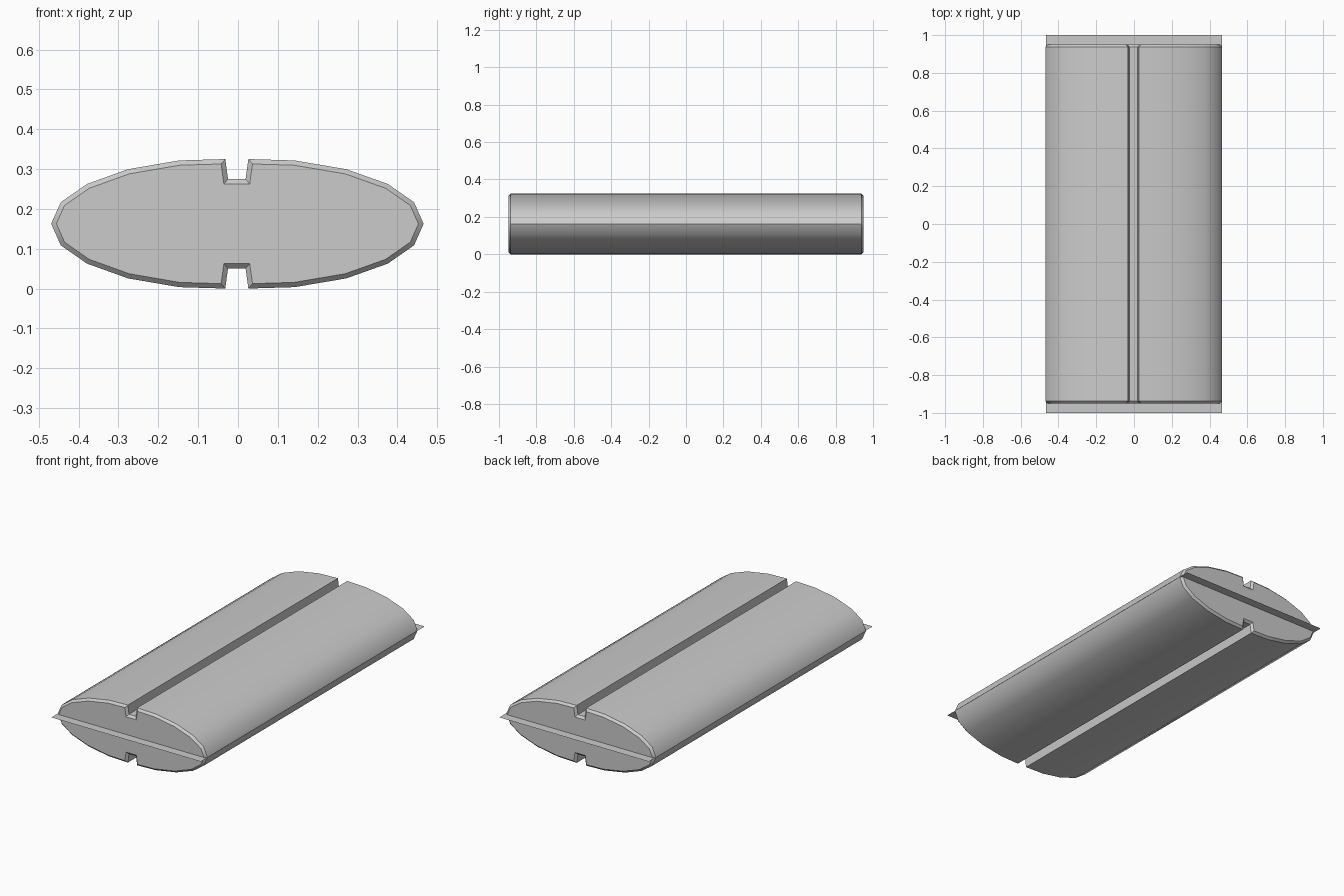
import bpy, bmesh

if "Cube" in bpy.data.objects:
    bpy.data.objects.remove(bpy.data.objects["Cube"])

MID = 0.1625      # height of the centre plane
HALF = 0.95       # half length of the body

# Upper half outline, right to left, as (x, height above the centre plane)
upper = [(0.466, 0), (0.442, 0.054), (0.376, 0.100), (0.272, 0.137), (0.142, 0.159),
         (0.026, 0.1625), (0.019, 0.112), (-0.025, 0.112), (-0.032, 0.1625),
         (-0.148, 0.159), (-0.276, 0.137), (-0.379, 0.100), (-0.445, 0.054)]
lower = [(x, -z) for x, z in reversed(upper[1:])]
outline = upper + [(-0.469, 0)] + lower


def make_object(name, bm):
    mesh = bpy.data.meshes.new(name)
    bm.to_mesh(mesh)
    bm.free()
    obj = bpy.data.objects.new(name, mesh)
    bpy.context.collection.objects.link(obj)
    return obj


# Oval body with a groove along the top and bottom
bm = bmesh.new()
front = bm.faces.new([bm.verts.new((x, -HALF, MID + z)) for x, z in outline])
ext = bmesh.ops.extrude_face_region(bm, geom=[front], use_keep_orig=True)
new_verts = [g for g in ext["geom"] if isinstance(g, bmesh.types.BMVert)]
bmesh.ops.translate(bm, vec=(0, 2 * HALF, 0), verts=new_verts)
bmesh.ops.recalc_face_normals(bm, faces=bm.faces[:])

# Chamfer around both ends
rims = [e for e in bm.edges if abs(e.verts[0].co.y - e.verts[1].co.y) < 1e-4]
bmesh.ops.bevel(bm, geom=rims, offset=0.012, offset_type='OFFSET',
                segments=1, affect='EDGES', profile=0.5)
bmesh.ops.recalc_face_normals(bm, faces=bm.faces[:])
body = make_object("grooved_body", bm)

# Smooth curved sides, crisp groove, tips and ends
bpy.context.view_layer.objects.active = body
body.select_set(True)
bpy.ops.object.shade_smooth_by_angle(angle=0.61)

# Thin flat sheet through the middle, showing at both ends
bm = bmesh.new()
corners = [(-0.467, -1), (0.467, -1), (0.467, 1), (-0.467, 1)]
bm.faces.new([bm.verts.new((x, y, MID)) for x, y in corners])
make_object("middle_sheet", bm)
